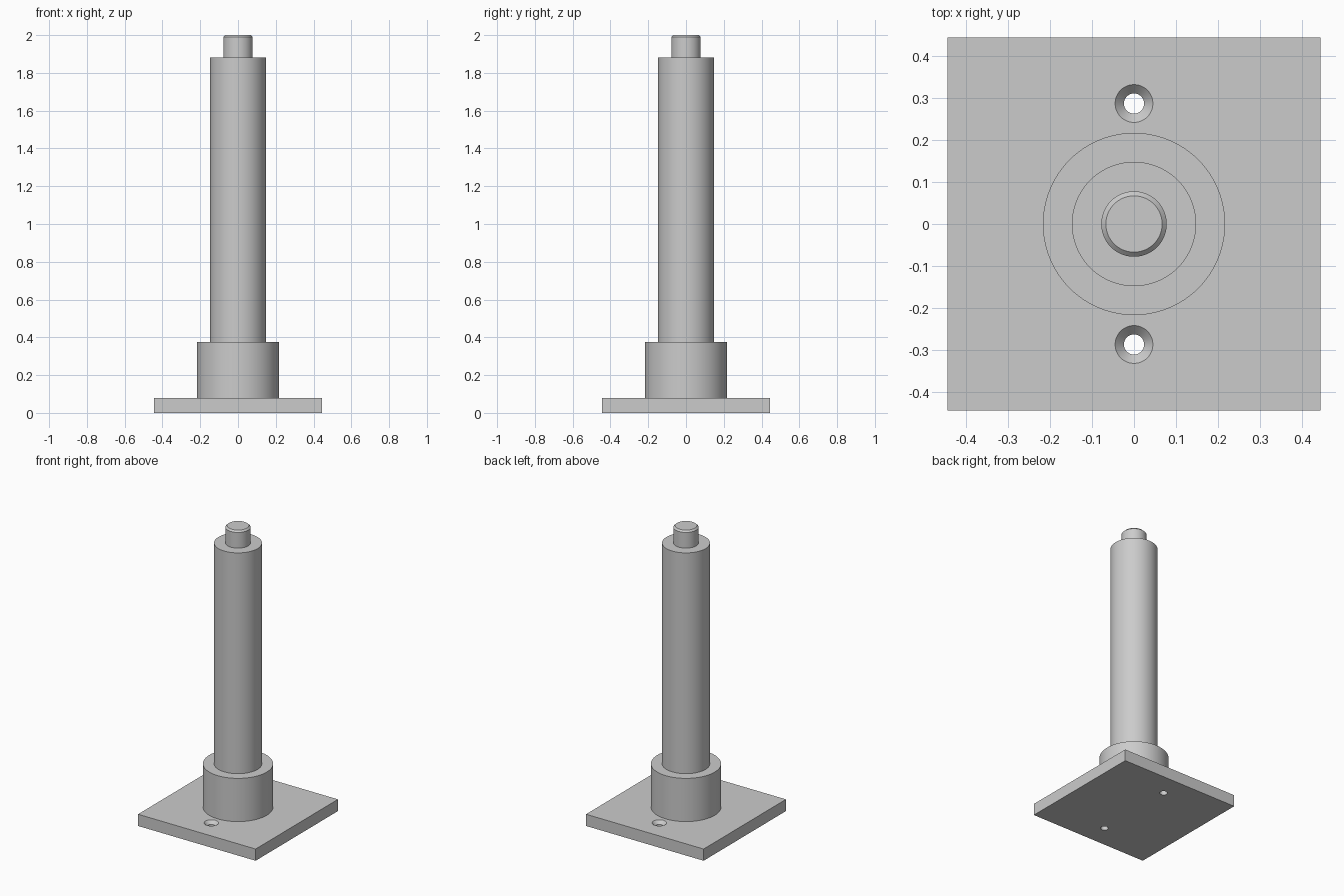
import bpy, bmesh, math

cube = bpy.data.objects.get("Cube")
if cube:
    bpy.data.objects.remove(cube, do_unlink=True)

steel = bpy.data.materials.new("plain grey")
steel.use_nodes = True
GREY = (0.6, 0.6, 0.6, 1)
steel.diffuse_color = GREY
steel.node_tree.nodes["Principled BSDF"].inputs["Base Color"].default_value = GREY

PLATE_TOP = 0.08
COLLAR_TOP = 0.375
POST_TOP = 1.882


def add_object(name, bm):
    bmesh.ops.recalc_face_normals(bm, faces=bm.faces)
    mesh = bpy.data.meshes.new(name)
    bm.to_mesh(mesh)
    bm.free()
    mesh.materials.append(steel)
    obj = bpy.data.objects.new(name, mesh)
    bpy.context.collection.objects.link(obj)
    return obj


def lathe(name, profile, y=0, steps=96):
    """Solid of revolution from (radius, z) points, capped at both ends."""
    bm = bmesh.new()
    rings = []
    for r, z in profile:
        angles = [2 * math.pi * i / steps for i in range(steps)]
        rings.append([bm.verts.new((r * math.cos(a), y + r * math.sin(a), z)) for a in angles])
    for low, high in zip(rings, rings[1:]):
        for i in range(steps):
            j = (i + 1) % steps
            bm.faces.new((low[i], low[j], high[j], high[i]))
    bm.faces.new(rings[0][::-1])
    bm.faces.new(rings[-1])
    return add_object(name, bm)


def smooth(obj):
    bpy.ops.object.select_all(action='DESELECT')
    obj.select_set(True)
    bpy.context.view_layer.objects.active = obj
    bpy.ops.object.shade_smooth_by_angle(angle=math.radians(30))


# Square base plate
bm = bmesh.new()
bmesh.ops.create_cube(bm, size=1)
bmesh.ops.scale(bm, vec=(0.888, 0.888, PLATE_TOP), verts=bm.verts)
bmesh.ops.translate(bm, vec=(0, 0, PLATE_TOP / 2), verts=bm.verts)
plate = add_object("base_plate", bm)

# Countersunk screw holes in front of and behind the column
for side, y in (("front", -0.287), ("back", 0.287)):
    cutter = lathe(side + "_hole_cutter",
                   [(0.024, -0.02), (0.024, 0.058), (0.045, PLATE_TOP), (0.045, 0.1)], y, 48)
    cutter.hide_render = True
    cutter.hide_viewport = True
    cut = plate.modifiers.new(side + "_hole", 'BOOLEAN')
    cut.operation = 'DIFFERENCE'
    cut.solver = 'EXACT'
    cut.object = cutter

# Bake the holes, then remove the cutters
bpy.context.view_layer.update()
evaluated = plate.evaluated_get(bpy.context.evaluated_depsgraph_get())
drilled = bpy.data.meshes.new_from_object(evaluated)
plate.modifiers.clear()
plate.data = drilled
for side in ("front", "back"):
    bpy.data.objects.remove(bpy.data.objects[side + "_hole_cutter"], do_unlink=True)
smooth(plate)

# Collar, post and chamfered tip as one turned column
column = lathe("stepped_column", [
    (0.217, PLATE_TOP), (0.217, COLLAR_TOP),
    (0.148, COLLAR_TOP), (0.148, POST_TOP),
    (0.078, POST_TOP), (0.078, 1.989), (0.067, 2.0)])
smooth(column)
